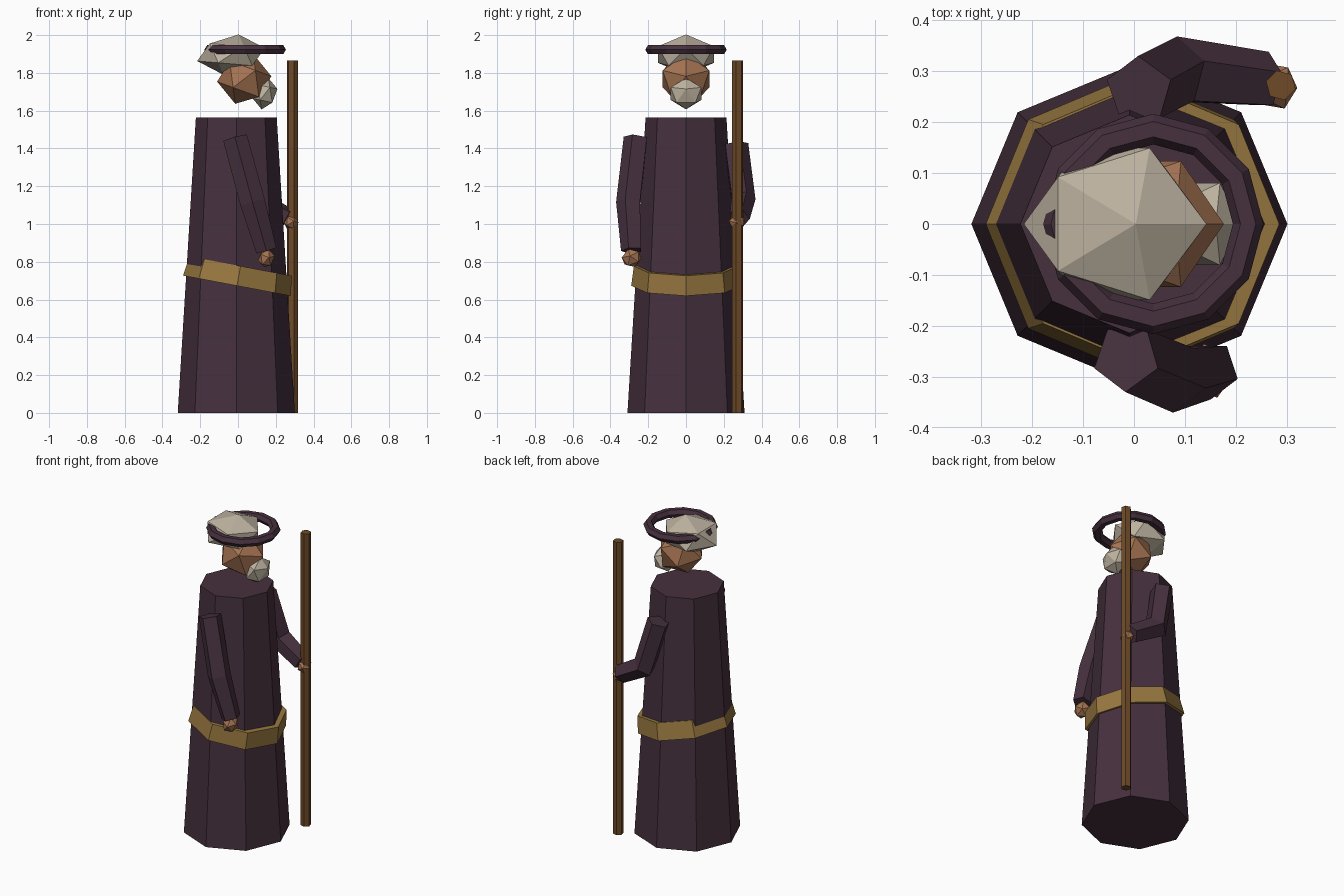
import bpy, bmesh
from math import cos, sin, pi, radians
from mathutils import Vector, Matrix, Euler

cube = bpy.data.objects.get("Cube")
if cube:
    bpy.data.objects.remove(cube, do_unlink=True)


def material(name, rgb):
    m = bpy.data.materials.new(name)
    m.use_nodes = True
    col = (*rgb, 1)
    m.diffuse_color = col
    bsdf = next(n for n in m.node_tree.nodes if n.type == 'BSDF_PRINCIPLED')
    bsdf.inputs["Base Color"].default_value = col
    return m


PLUM = material("plum cloth", (.061, .03, .048))
GOLD = material("gold sash", (.314, .188, .051))
HAIR = material("grey hair", (.50, .44, .345))
SKIN = material("tan skin", (.37, .17, .084))
WOOD = material("brown wood", (.156, .069, .021))


def finish(name, bm, mat):
    bmesh.ops.recalc_face_normals(bm, faces=bm.faces[:])
    me = bpy.data.meshes.new(name)
    bm.to_mesh(me)
    bm.free()
    me.materials.append(mat)
    ob = bpy.data.objects.new(name, me)
    bpy.context.collection.objects.link(ob)
    return ob


def placed(loc, rot=(0, 0, 0), scale=(1, 1, 1)):
    e = Euler([radians(a) for a in rot])
    return Matrix.LocRotScale(Vector(loc), e, Vector(scale))


def cone(name, mat, sides, r1, r2, height, loc, rot=(0, 0, 0)):
    bm = bmesh.new()
    bmesh.ops.create_cone(bm, cap_ends=True, segments=sides, radius1=r1, radius2=r2,
                          depth=height, matrix=placed(loc, rot))
    return finish(name, bm, mat)


def faceted(name, mat, loc, size, rot=(0, 0, 0), spin=0):
    """Twenty-sided lump, spun before it is stretched."""
    bm = bmesh.new()
    m = placed(loc, rot, size) @ Matrix.Rotation(radians(spin), 4, 'Y')
    bmesh.ops.create_icosphere(bm, subdivisions=1, radius=1, matrix=m)
    return finish(name, bm, mat)


def sleeve(name, mat, points, radii, sides=5):
    """Tube of flat faces along a bent path."""
    pts = [Vector(p) for p in points]
    bm = bmesh.new()
    rings = []
    for i, (p, r) in enumerate(zip(pts, radii)):
        t = Vector()
        if i > 0:
            t += (p - pts[i - 1]).normalized()
        if i < len(pts) - 1:
            t += (pts[i + 1] - p).normalized()
        t.normalize()
        v = Vector((0, 1, 0))
        v = (v - t * v.dot(t)).normalized()
        u = v.cross(t)
        out = 1 if p.y > 0 else -1
        rings.append([bm.verts.new(p + r * (u * sin(a) + v * cos(a) * out))
                      for a in (2 * pi * k / sides for k in range(sides))])
    for a, b in zip(rings, rings[1:]):
        for k in range(sides):
            n = (k + 1) % sides
            bm.faces.new((a[k], a[n], b[n], b[k]))
    bm.faces.new(rings[0])
    bm.faces.new(rings[-1])
    return finish(name, bm, mat)


# Robe and slanted sash
cone("robe", PLUM, 8, .31, .214, 1.565, (-.009, 0, .7825))
cone("sash", GOLD, 8, .29, .276, .106, (.004, 0, .725), (0, 10.7, 0))

# Arms, hands and staff
sleeve("hanging_sleeve", PLUM,
       [(-.015, -.262, 1.455), (.077, -.3, 1.115), (.15, -.286, .86)], (.068, .07, .058))
sleeve("staff_sleeve", PLUM,
       [(.01, .262, 1.42), (.085, .298, 1.13), (.26, .28, 1.03)], (.068, .07, .058))
faceted("hanging_hand", SKIN, (.15, -.288, .82), (.045, .056, .052), (20, 15, 0))
faceted("staff_hand", SKIN, (.28, .27, 1.01), (.04, .048, .042), (10, 30, 0))
cone("staff", WOOD, 6, .03, .03, 1.865, (.288, .272, .9325), (0, 0, 15))

# Head, hair and beard
faceted("head", SKIN, (.033, 0, 1.768), (.145, .145, .14), (0, 20, 0))
faceted("hair", HAIR, (-.037, 0, 1.897), (.185, .175, .107), (0, -4, 0), 15)
faceted("beard", HAIR, (.143, 0, 1.69), (.066, .095, .085), (0, 12, 0))

# Hat brim: flat-sided ring
bm = bmesh.new()
ring = [bm.verts.new((.186 + .03 * cos(a), 0, .028 * sin(a)))
        for a in (2 * pi * k / 6 for k in range(6))]
edges = [bm.edges.new((ring[k], ring[(k + 1) % 6])) for k in range(6)]
bmesh.ops.spin(bm, geom=ring + edges, cent=(0, 0, 0), axis=(0, 0, 1),
               angle=2 * pi, steps=12, use_merge=True)
bmesh.ops.remove_doubles(bm, verts=bm.verts[:], dist=.0005)
bmesh.ops.translate(bm, verts=bm.verts[:], vec=(.038, 0, 1.923))
finish("hat_brim", bm, PLUM)
